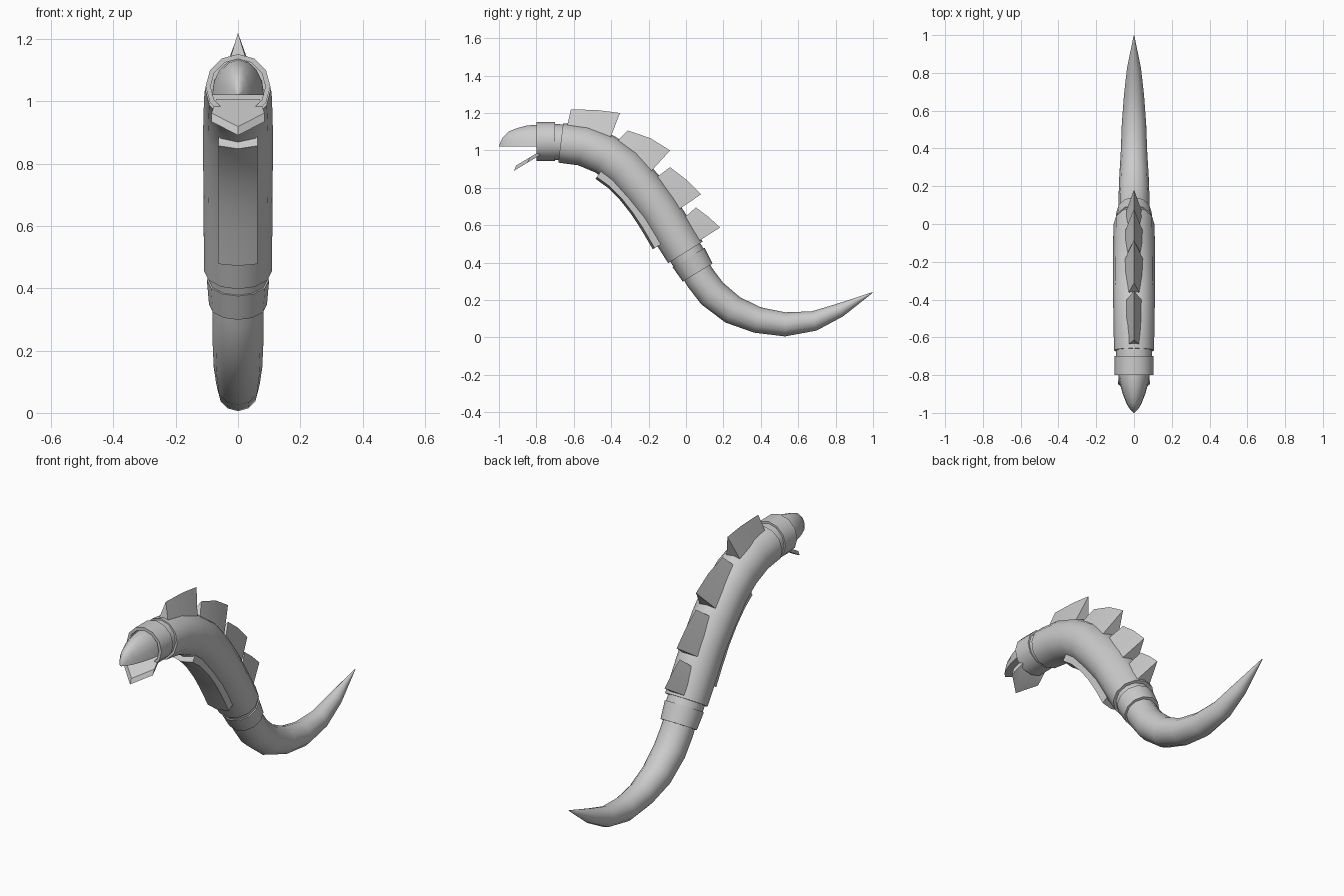
import bpy, bmesh
from math import sin, cos, pi
from mathutils import Vector

if "Cube" in bpy.data.objects:
    bpy.data.objects.remove(bpy.data.objects["Cube"])


def loft(name, sections, closed=False, angle=40):
    """Skin a list of equal-length point loops; cap the ends unless closed."""
    bm = bmesh.new()
    rows = [[bm.verts.new(p) for p in s] for s in sections]
    n = len(rows[0])
    pairs = list(zip(rows, rows[1:]))
    if closed:
        pairs.append((rows[-1], rows[0]))
    else:
        bm.faces.new(rows[0])
        bm.faces.new(rows[-1])
    for a, b in pairs:
        for i in range(n):
            j = (i + 1) % n
            bm.faces.new((a[i], a[j], b[j], b[i]))
    bmesh.ops.recalc_face_normals(bm, faces=bm.faces)
    me = bpy.data.meshes.new(name)
    bm.to_mesh(me)
    bm.free()
    ob = bpy.data.objects.new(name, me)
    bpy.context.collection.objects.link(ob)
    bpy.ops.object.select_all(action='DESELECT')
    ob.select_set(True)
    bpy.context.view_layer.objects.active = ob
    bpy.ops.object.shade_smooth_by_angle(angle=angle * pi / 180)
    return ob


def place(path, profiles):
    """Set (x, up) profiles square to a path of (y, z) points."""
    out = []
    for i, (y, z) in enumerate(path):
        a, b = path[max(i - 1, 0)], path[min(i + 1, len(path) - 1)]
        t = Vector((b[0] - a[0], b[1] - a[1])).normalized()
        out.append([(x, y - t.y * u, z + t.x * u) for x, u in profiles[i]])
    return out


def circle(r, n=12):
    return [(r * sin(2 * pi * i / n), r * cos(2 * pi * i / n)) for i in range(n)]


def tube(name, rings):
    return loft(name, place([r[:2] for r in rings], [circle(r[2]) for r in rings]))


def collar(name, a, b, ra, rb, wall):
    outer = place([a, b], [circle(ra), circle(rb)])
    inner = place([a, b], [circle(ra - wall), circle(rb - wall)])
    return loft(name, outer + inner[::-1], closed=True)


# Body and tapering tail
tube("body", [(-.67, 1.04, .106), (-.55, 1.025, .108), (-.435, .98, .11),
              (-.335, .91, .112), (-.235, .80, .112), (-.15, .69, .11),
              (-.075, .57, .11), (-.003, .455, .109)])
tube("tail", [(.03, .40, .08), (.075, .32, .082), (.14, .235, .082),
              (.25, .147, .078), (.383, .093, .07), (.53, .07, .0645),
              (.685, .088, .053), (.825, .147, .037), (.997, .24, .002)])

# Necks and collars at each end of the body
tube("head_neck", [(-.74, 1.047, .096), (-.64, 1.042, .096)])
collar("head_collar", (-.80, 1.048), (-.70, 1.048), .104, .104, .016)
tube("tail_neck", [(-.02, .48, .094), (.03, .40, .094)])
collar("tail_collar", (.014, .427), (.0625, .347), .1, .093, .016)

# Upper jaw: flat-bottomed dome
dome = [(-.73, .084, .115), (-.80, .083, .117), (-.85, .074, .113), (-.90, .06, .1),
        (-.95, .04, .08), (-.98, .022, .05), (-1.0, .003, .006)]
loft("upper_jaw", [[(w * cos(pi * i / 8), y, 1.02 + h * sin(pi * i / 8))
                    for i in range(9)] for y, w, h in dome])

# Lower jaw: pointed slab hanging open
outline = [(-.07, -.76), (-.085, -.835), (0, -.908), (.085, -.835), (.07, -.76)]
loft("lower_jaw", [[(x, y, .99 + (y + .79) * .6) for x, y in outline],
                   [(x, y - .012, .962 + (y + .79) * .6) for x, y in outline]])

# Belly plate following the underside
belly = [(-.484, .848), (-.42, .802), (-.353, .735), (-.295, .662),
         (-.24, .578), (-.178, .472)]
chevron = [(-.063, .012), (0, 0), (.063, .012), (.063, .05), (-.063, .05)]
loft("belly_plate", place(belly, [chevron] * len(belly)), angle=25)

# Four back fins: ridge points over sunken base points
fins = [
    ([(-.615, 1.22), (-.47, 1.215), (-.353, 1.20)],
     [(-.645, 1.09), (-.52, 1.08), (-.415, 1.04)]),
    ([(-.312, 1.107), (-.19, 1.065), (-.085, 1.0)],
     [(-.385, 1.03), (-.28, .97), (-.19, .885)]),
    ([(-.085, .91), (0, .845), (.08, .765)],
     [(-.165, .85), (-.11, .77), (-.045, .68)]),
    ([(.053, .695), (.12, .645), (.182, .588)],
     [(-.02, .63), (.01, .565), (.045, .50)]),
]
for k, (ridge, base) in enumerate(fins):
    loft(f"back_fin_{k + 1}",
         [[(0, *r), (w, *b), (-w, *b)]
          for r, b, w in zip(ridge, base, (.04, .05, .05))], angle=30)
